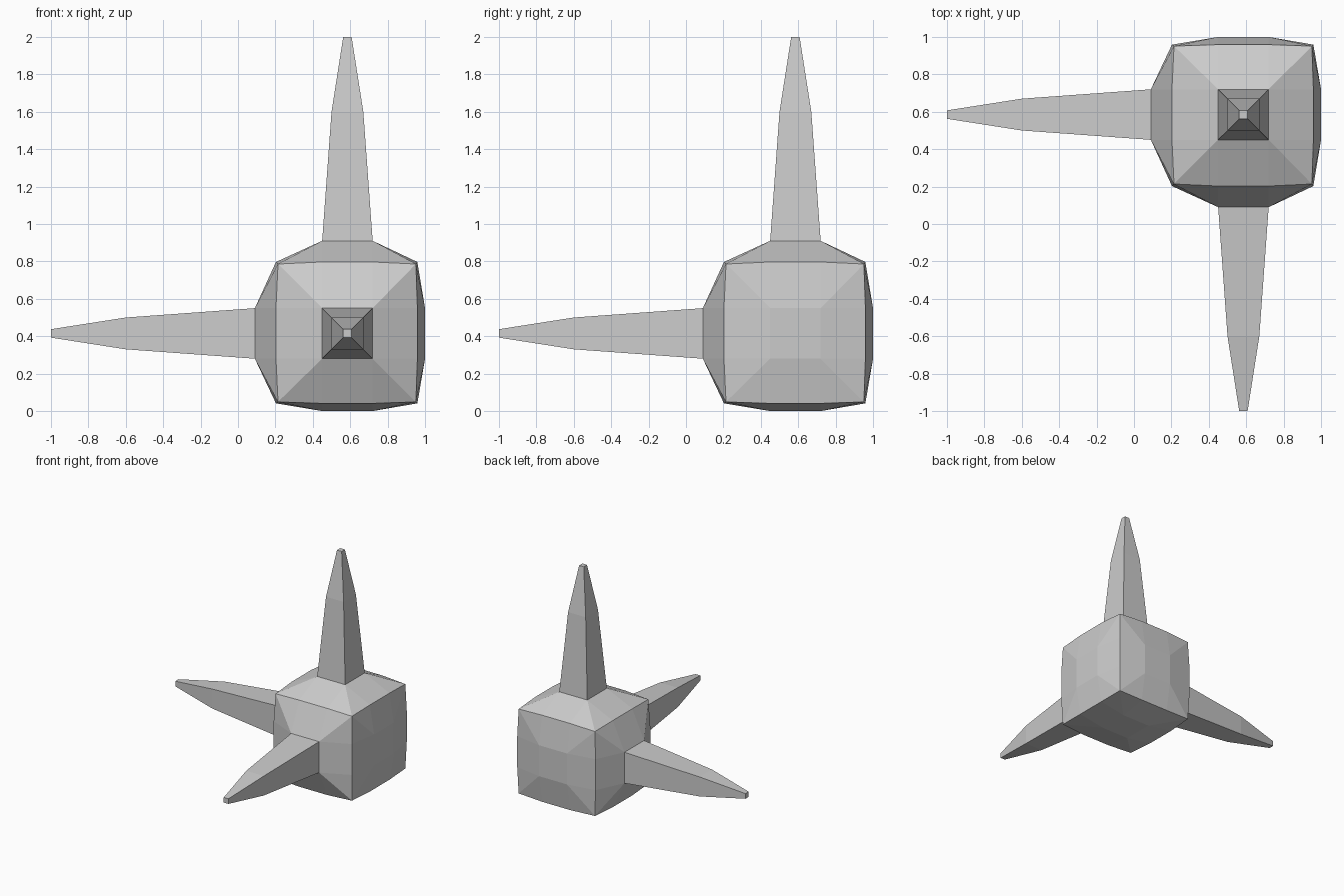
import bpy, bmesh
from mathutils import Vector

if "Cube" in bpy.data.objects:
    bpy.data.objects.remove(bpy.data.objects["Cube"])

CENTRE = Vector((0.585, 0.585, 0.415))
SPIKE_SIDE = (-1, -1, 1)          # sign of the spiked side on each axis
INNER = 0.135                     # half width of each face's middle panel
# Outward distance for vertices lying on 1, 2 or 3 cube sides
SPIKED = {1: 0.495, 2: 0.382, 3: 0.371}
PLAIN = {1: 0.415, 2: 0.374, 3: 0.366}

bm = bmesh.new()

# Bulging cube: 3 x 3 panels per side
bmesh.ops.create_cube(bm, size=2)
bmesh.ops.subdivide_edges(bm, edges=bm.edges[:], cuts=2, use_grid_fill=True)
rank = {}
for v in bm.verts:
    n = sum(abs(c) > 0.9 for c in v.co)
    rank[v] = n
    for i in range(3):
        sign = 1 if v.co[i] > 0 else -1
        if abs(v.co[i]) > 0.9:
            table = SPIKED if sign == SPIKE_SIDE[i] else PLAIN
            v.co[i] = sign * table[n]
        else:
            v.co[i] = sign * INNER

# Crease each corner panel from the middle panel out to the cube corner
for f in bm.faces[:]:
    corner = [v for v in f.verts if rank[v] == 3]
    if corner:
        middle = next(v for v in f.verts if rank[v] == 1)
        bmesh.utils.face_split(f, corner[0], middle)
bm.normal_update()

# Tapered spikes drawn out of three middle panels
for axis in range(3):
    out = Vector((0, 0, 0))
    out[axis] = SPIKE_SIDE[axis]
    face = max(bm.faces, key=lambda f: f.calc_center_median().dot(out))
    for reach, half in ((1.185, 0.085), (1.585, 0.0225)):
        new = bmesh.ops.extrude_discrete_faces(bm, faces=[face])["faces"]
        face = new[0]
        for v in face.verts:
            for i in range(3):
                if i == axis:
                    v.co[i] = SPIKE_SIDE[i] * reach
                else:
                    v.co[i] = half if v.co[i] > 0 else -half

bmesh.ops.translate(bm, verts=bm.verts[:], vec=CENTRE)
bmesh.ops.recalc_face_normals(bm, faces=bm.faces[:])
mesh = bpy.data.meshes.new("spiked_cube")
bm.to_mesh(mesh)
bm.free()
obj = bpy.data.objects.new("spiked_cube", mesh)
bpy.context.collection.objects.link(obj)
